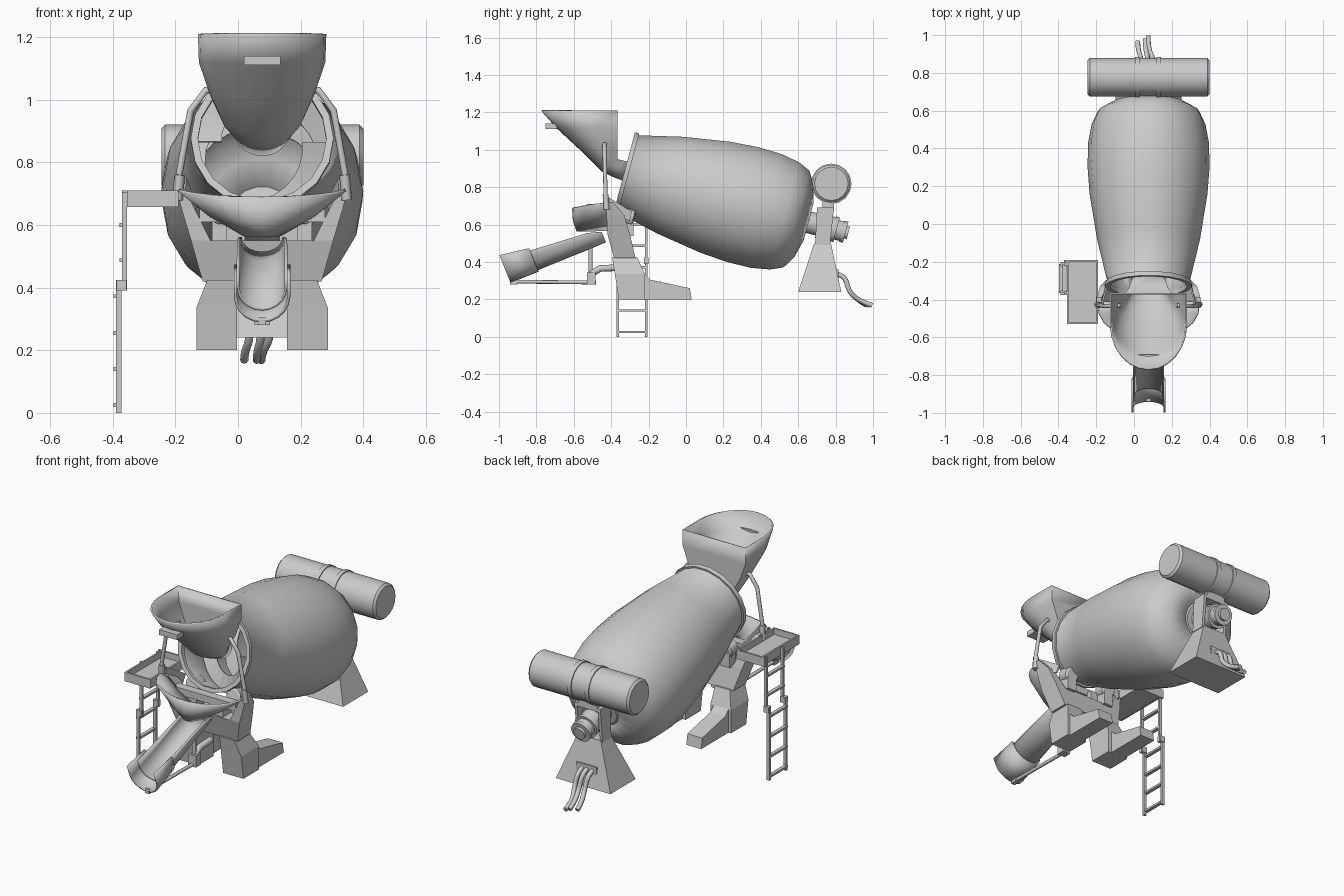
import bpy, bmesh
from math import sin, cos, pi, radians
from mathutils import Matrix, Vector

if "Cube" in bpy.data.objects:
    bpy.data.objects.remove(bpy.data.objects["Cube"])

CX = 0.077  # centre plane of the mixer


def mesh(name, verts, faces, smooth=None, thick=0):
    bm = bmesh.new()
    vs = [bm.verts.new(v) for v in verts]
    for f in faces:
        bm.faces.new([vs[i] for i in f])
    bmesh.ops.remove_doubles(bm, verts=bm.verts, dist=1e-5)
    bmesh.ops.recalc_face_normals(bm, faces=bm.faces)
    me = bpy.data.meshes.new(name)
    bm.to_mesh(me)
    bm.free()
    ob = bpy.data.objects.new(name, me)
    bpy.context.collection.objects.link(ob)
    if smooth:
        me.shade_smooth()
        me.set_sharp_from_angle(angle=radians(smooth))
    if thick:
        m = ob.modifiers.new("thickness", 'SOLIDIFY')
        m.thickness, m.offset = thick, 0
    return ob


def loft(name, rings, closed=True, caps=True, **kw):
    n = len(rings[0])
    faces = [(a*n+i, a*n+(i+1) % n, (a+1)*n+(i+1) % n, (a+1)*n+i)
             for a in range(len(rings)-1) for i in range(n if closed else n-1)]
    if caps:
        faces += [tuple(range(n)), tuple(range((len(rings)-1)*n, len(rings)*n))]
    return mesh(name, [v for r in rings for v in r], faces, **kw)


def lathe(name, prof, mat, n=16, caps=True, thick=0, smooth=35):
    rings = [[mat @ Vector((r*cos(2*pi*i/n), r*sin(2*pi*i/n), s)) for i in range(n)] for s, r in prof]
    return loft(name, rings, caps=caps, thick=thick, smooth=smooth)


def stack(name, secs):
    """Box lofted upwards through sections (z, x0, x1, y0, y1)."""
    return loft(name, [[(a, c, z), (b, c, z), (b, d, z), (a, d, z)] for z, a, b, c, d in secs])


def box(name, x0, x1, y0, y1, z0, z1):
    return stack(name, [(z0, x0, x1, y0, y1), (z1, x0, x1, y0, y1)])


def tube(name, pts, r, kind='POLY', res=2):
    cu = bpy.data.curves.new(name, 'CURVE')
    cu.dimensions = '3D'
    cu.bevel_depth, cu.bevel_resolution, cu.use_fill_caps = r, res, True
    sp = cu.splines.new(kind)
    sp.points.add(len(pts)-1)
    for p, c in zip(sp.points, pts):
        p.co = (*c, 1)
    if kind == 'NURBS':
        sp.use_endpoint_u, sp.order_u, sp.resolution_u = True, 3, 6
    ob = bpy.data.objects.new(name, cu)
    bpy.context.collection.objects.link(ob)
    return ob


# Drum, tilted: local z runs from mouth to rear
AX = Matrix.Translation((CX, -0.325, 0.875)) @ Matrix.Rotation(radians(-105), 4, 'X')
prof = [(0, .222), (.015, .212), (.25, .267), (.5, .307), (.65, .318), (.78, .315), (.88, .297),
        (.945, .268), (.985, .2), (1.01, .1)]
drum = lathe("drum", prof, AX, 18, caps=False, thick=.01, smooth=50)
lathe("drum_rear_cap", [(1.0, .11), (1.015, .09)], AX, 18)
lathe("drum_mouth_ring", [(-.006, .205), (-.006, .228), (.018, .228), (.018, .205), (-.006, .205)], AX, 18, caps=False)

# Spiral mixing blades inside the drum
for k in range(2):
    blade = []
    for i in range(37):
        s = .04 + .8*i/36
        a = k*pi + 2*pi*1.5*i/36
        r = .205 + min(s, .5)*.2
        blade.append([AX @ Vector((q*cos(a), q*sin(a), s)) for q in (r, r-.085)])
    loft("mixing_blade", blade, closed=False, caps=False, thick=.006)

# Rear drive motor
lathe("drive_hub", [(1.0, .06), (1.07, .06), (1.07, .075), (1.1, .075), (1.1, .066), (1.15, .066),
                    (1.15, .07), (1.17, .07), (1.17, .055), (1.2, .055), (1.2, .06), (1.22, .06), (1.22, .035), (1.235, .035)], AX, 14)

# Rear pedestal with outlet frame
stack("rear_pedestal", [(.24, CX-.175, CX+.175, .60, .83), (.5, CX-.075, CX+.075, .685, .775)])
box("hose_outlet", CX-.075, CX+.055, .78, .815, .31, .36)
for sx in (-1, 1):
    x = CX + sx*.075
    stack("hub_bracket", [(.49, x-.008, x+.008, .69, .77), (.68, x-.008, x+.008, .7, .79)])
box("hub_bracket_top", CX-.083, CX+.083, .7, .79, .67, .69)
box("tank_support", CX-.06, CX+.06, .73, .79, .68, .74)

# Hoses
for x0, x1, y1 in ((.03, .02, .97), (.065, .06, .985), (.095, .075, 1.0)):
    tube("hose", [(x0, .8, .335), (x0, .85, .33), (x0+.01, .87, .24), (x1, .93, .19), (x1, y1-.005, .168)], .013, 'NURBS')

# Water tank with two straps
TX = Matrix.Translation((0, .777, .818)) @ Matrix.Rotation(pi/2, 4, 'Y')
lathe("water_tank", [(-.245, .09), (-.233, .102), (.388, .102), (.4, .09)], TX, 16)
for x in (.018, .13):
    lathe("tank_strap", [(x-.012, .1), (x-.012, .108), (x+.012, .108), (x+.012, .1)], TX, 16)

# Loading hopper: D-shaped sections (front y,z / back y,z / half width)
def d_ring(yf, zf, yb, zb, hw):
    pts = [(1, 0)] + [(cos(pi*i/12), .4+.6*sin(pi*i/12)) for i in range(13)] + [(-1, 0)]
    return [(CX+hw*u, yb+(yf-yb)*t, zb+(zf-zb)*t) for u, t in pts]

loft("loading_hopper", [d_ring(*s) for s in (
    (-.77, 1.21, -.37, 1.21, .2), (-.69, 1.12, -.37, 1.12, .197), (-.56, 1.0, -.37, 1.02, .16),
    (-.45, .89, -.37, .95, .12), (-.39, .86, -.34, .94, .1), (-.3, .825, -.27, .92, .075))],
    caps=False, thick=.01, smooth=35)
box("hopper_step", CX-.058, CX+.058, -.75, -.69, 1.11, 1.14)

# Discharge funnel: open half bowl
def half(hw, yb, depth, zs, zf, n=12):
    return [(CX+hw*cos(pi*i/n), yb-depth*sin(pi*i/n)**.8 if 0 < i < n else yb, zs+(zf-zs)*sin(pi*i/n)) for i in range(n+1)]

loft("discharge_funnel", [half(.27, -.41, .195, .715, .69), half(.165, -.41, .19, .63, .62), half(.06, -.42, .16, .57, .565)],
     closed=False, caps=False, thick=.01, smooth=35)

# Chute: U sections along a slope, deeper at the low end
def u_ring(y, z, hw, d, n=10):
    up = Vector((0, -.375, .927))
    o = Vector((CX, y, z))
    pts = [(hw, d)] + [(hw*cos(pi*i/n), min(d, hw)*(1-sin(pi*i/n))) for i in range(n+1)] + [(-hw, d)]
    return [o + up*h + Vector((u, 0, 0)) for u, h in pts]

loft("upper_chute", [u_ring(-.87, .33, .077, .115), u_ring(-.5, .48, .075, .08), u_ring(-.43, .51, .07, .055)],
     closed=False, caps=False, thick=.01, smooth=40)
loft("lower_chute", [u_ring(-.94, .293, .085, .155), u_ring(-.79, .353, .085, .13)],
     closed=False, caps=False, thick=.01, smooth=40)

# Chute support
tube("chute_strut", [(CX, -.93, .295), (CX, -.48, .29)], .01)
tube("chute_post", [(CX, -.51, .29), (CX, -.51, .475)], .011)
box("strut_end", CX-.013, CX+.013, -.94, -.9, .28, .305)
box("strut_clamp", CX-.025, CX+.025, -.53, -.485, .28, .345)
tube("chute_arm", [(CX, -.51, .335), (CX, -.46, .365), (CX, -.36, .37)], .018)

# Front frame
stack("frame_crossbeam", [(.42, CX-.19, CX+.19, -.385, -.27), (.55, CX-.227, CX+.227, -.42, -.3)])
box("frame_top_bar", CX-.2, CX+.2, -.42, -.37, .61, .65)
for sx in (-1, 1):
    def X(a):
        return CX + sx*a
    stack("frame_upright", [(.55, X(.165), X(.227), -.42, -.3), (.65, X(.215), X(.257), -.425, -.33),
                            (.72, X(.25), X(.275), -.43, -.39)])
    box("frame_column", X(.055), X(.115), -.41, -.34, .55, .63)
    # Leg and foot
    stack("front_leg", [(.2, X(.08), X(.21), -.36, -.22), (.335, X(.08), X(.21), -.38, -.22), (.425, X(.08), X(.175), -.395, -.26)])
    foot = [(-.24, .2), (-.22, .335), (-.19, .305), (.02, .26), (.03, .2)]
    loft("foot", [[(X(a), y, z) for y, z in foot] for a in (.1, .195)])
    # Roller carrying the drum mouth
    R = Matrix.Translation((X(.13), -.31, .64)) @ Matrix.Rotation(radians(-105), 4, 'X')
    lathe("drum_roller", [(-.035, .035), (-.028, .045), (.028, .045), (.035, .035)], R, 14)
    box("roller_bracket", X(.1), X(.16), -.34, -.28, .54, .63)
    # Hopper post
    tube("hopper_post", [(X(.15), -.43, 1.03), (X(.18), -.435, 1.03), (X(.228), -.435, .965), (X(.265), -.43, .76)], .011)
    tube("post_socket", [(X(.263), -.43, .76), (X(.27), -.425, .68)], .017, res=1)
    loft("mouth_guard", [[(X(.255), -.42, .67), (X(.25), -.42, .75), (X(.215), -.29, .67), (X(.225), -.3, .62)],
                         [(X(.247), -.42, .67), (X(.242), -.42, .75), (X(.207), -.29, .67), (X(.217), -.3, .62)]])

# Service platform with raised rim
box("platform_floor", -.35, -.19, -.525, -.19, .66, .675)
for a, b, c, d in ((-.355, -.345, -.525, -.19), (-.2, -.19, -.525, -.19), (-.355, -.19, -.53, -.52), (-.37, -.19, -.2, -.19)):
    box("platform_rim", a, b, c, d, .658, .71)

# Two-part ladder
for y in (-.364, -.212):
    box("ladder_upper_rail", -.371, -.354, y-.007, y+.007, .39, .705)
    box("ladder_lower_rail", -.39, -.372, y-.007, y+.007, 0, .425)
    box("ladder_joint", -.388, -.356, y-.012, y+.012, .39, .425)
for z in (.025, .14, .255, .372, .487, .6):
    x = -.383 if z < .42 else -.364
    box("ladder_rung", x-.014, x+.006, -.364, -.212, z-.006, z+.006)
